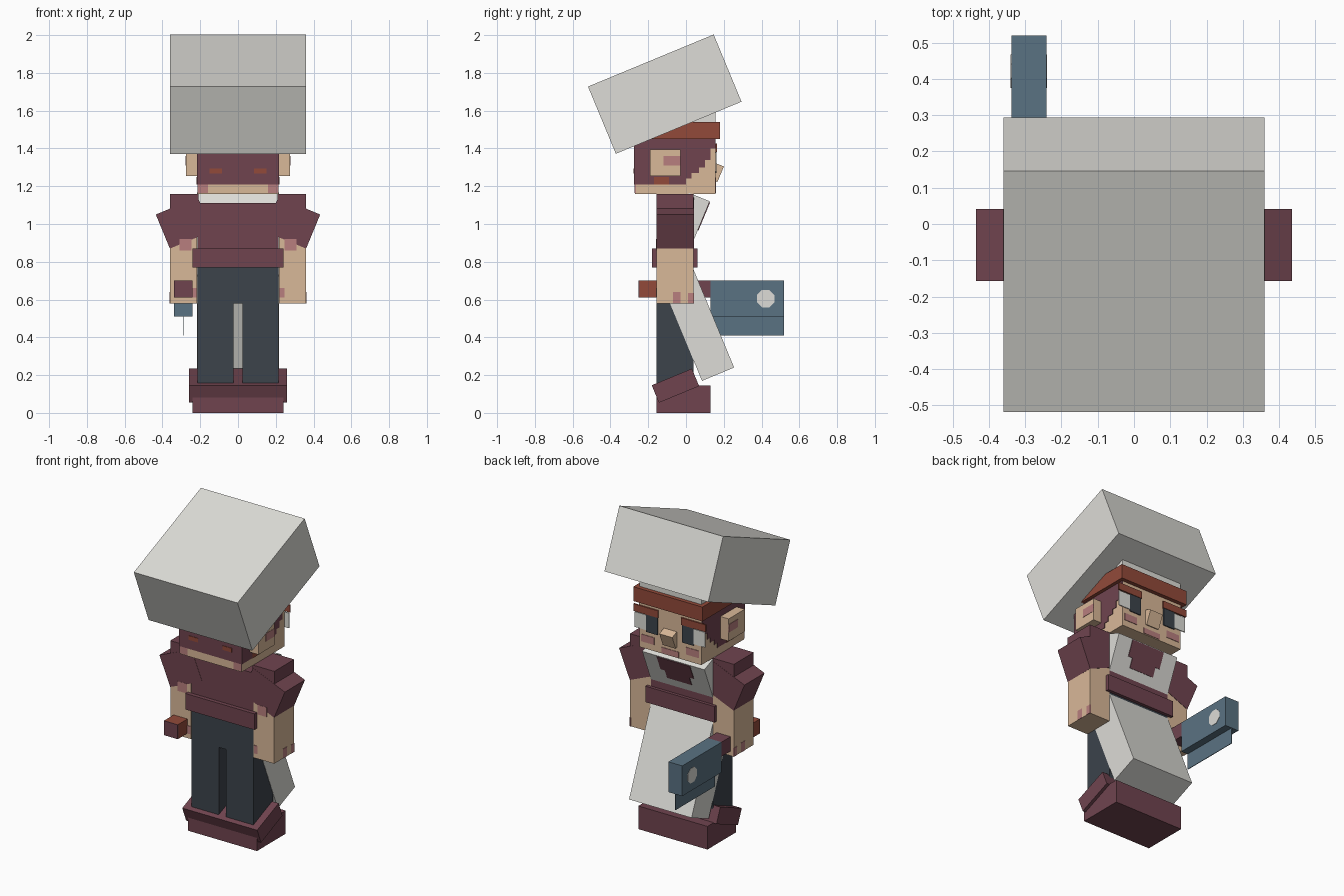
import bpy, bmesh, math
from mathutils import Matrix, Vector

if "Cube" in bpy.data.objects:
    bpy.data.objects.remove(bpy.data.objects["Cube"])

TILT = math.radians(22.5)


def material(name, r, g, b):
    m = bpy.data.materials.new(name)
    lin = [((c / 255 + 0.055) / 1.055) ** 2.4 for c in (r, g, b)]
    m.diffuse_color = (*lin, 1)
    m.use_nodes = True
    m.node_tree.nodes["Principled BSDF"].inputs["Base Color"].default_value = m.diffuse_color
    return m


CREAM = material("cream cloth", 221, 220, 215)
MAROON = material("maroon cloth", 112, 68, 79)
TAN = material("tan skin", 217, 184, 152)
PINK = material("pink skin", 184, 127, 126)
RED = material("rust red", 146, 74, 58)
NAVY = material("dark navy", 60, 67, 75)
STEEL = material("blue steel", 90, 114, 130)


def finish(name, bm, mat):
    bmesh.ops.recalc_face_normals(bm, faces=bm.faces)
    me = bpy.data.meshes.new(name)
    bm.to_mesh(me)
    bm.free()
    me.materials.append(mat)
    ob = bpy.data.objects.new(name, me)
    bpy.context.collection.objects.link(ob)
    return ob


def tilted(name, center, size, mat, axis="X", angle=0.0):
    """Box given by centre and size, turned about one axis."""
    bm = bmesh.new()
    bmesh.ops.create_cube(bm, size=1)
    bm.transform(Matrix.Translation(center) @ Matrix.Rotation(angle, 4, axis)
                 @ Matrix.Diagonal((*size, 1)))
    return finish(name, bm, mat)


def box(name, x, y, z, mat):
    """Box given by its ranges."""
    r = (x, y, z)
    return tilted(name, [(a + b) / 2 for a, b in r], [b - a for a, b in r], mat)


def pair(name, x, y, z, mat):
    """Box on the +x side plus its mirror image."""
    box("right_" + name, x, y, z, mat)
    box("left_" + name, (-x[1], -x[0]), y, z, mat)


def side_plate(name, pts, x0, x1, mat):
    """Outline in y and z, extruded along x."""
    bm = bmesh.new()
    f = bm.faces.new([bm.verts.new((x0, y, z)) for y, z in pts])
    ext = bmesh.ops.extrude_face_region(bm, geom=[f])
    vs = [v for v in ext["geom"] if isinstance(v, bmesh.types.BMVert)]
    bmesh.ops.translate(bm, vec=(x1 - x0, 0, 0), verts=vs)
    return finish(name, bm, mat)


# Shoes
box("shoe_block", (-.24, .24), (-.155, .13), (0, .145), MAROON)
tilted("shoe_cuff", (0, -.056, .144), (.52, .23, .1), MAROON, "X", TILT)

# Trousers
box("hips", (-.215, .215), (-.155, .04), (.58, .8), NAVY)
pair("leg", (.025, .215), (-.155, .04), (.1, .58), NAVY)

# Torso, belt and apron
box("torso", (-.215, .215), (-.155, .04), (.77, 1.11), MAROON)
box("belt", (-.24, .24), (-.18, .06), (.77, .87), MAROON)
tilted("apron_skirt", (0, .055, .482), (.434, .184, .6), CREAM, "X", TILT)
bib = Vector((0, .009, .995))
tilted("apron_bib", bib, (.432, .12, .32), CREAM, "X", -TILT)
turn = Matrix.Rotation(-TILT, 3, "X")
for part, w, h in (("upper", .23, .10), ("lower", .17, .06)):
    up = .105 if part == "upper" else .025
    tilted("neckline_" + part, bib + turn @ Vector((0, .06, up)),
           (w, .008, h), MAROON, "X", -TILT)

# Arms and sleeves
pair("arm", (.216, .36), (-.155, .04), (.58, 1.0), TAN)
pair("shoulder", (.21, .361), (-.156, .041), (.96, 1.16), MAROON)
for s, side in ((1, "right"), (-1, "left")):
    tilted(side + "_sleeve", (s * .287, -.0575, 1.006), (.24, .199, .195),
           MAROON, "Y", s * TILT)
# Blushed patches on the arms
pair("elbow_patch", (.245, .31), (-.158, -.15), (.86, .92), PINK)
pair("hand_patch", (.355, .362), (-.07, -.03), (.58, .64), PINK)
pair("knuckle_patch", (.355, .362), (.01, .042), (.58, .635), PINK)
pair("wrist_patch", (.22, .245), (-.158, -.15), (.61, .66), PINK)

# Head
box("head", (-.215, .215), (-.27, .155), (1.16, 1.46), TAN)
hair = [(-.273, 1.21), (0, 1.21), (0, 1.24), (.03, 1.24), (.03, 1.27), (.07, 1.27),
        (.07, 1.3), (.1, 1.3), (.1, 1.34), (.13, 1.34), (.13, 1.4), (.155, 1.4),
        (.155, 1.45), (-.273, 1.45)]
for s, side in ((1, "right"), (-1, "left")):
    side_plate(side + "_hair", hair, s * .212, s * .218, MAROON)
box("back_hair", (-.215, .215), (-.274, -.267), (1.21, 1.45), MAROON)
pair("back_hair_streak", (.085, .15), (-.277, -.27), (1.268, 1.294), RED)
pair("nape_patch", (.16, .2155), (-.273, -.266), (1.165, 1.21), PINK)
pair("side_hair_streak", (.214, .221), (-.17, -.09), (1.21, 1.25), RED)

# Ears
pair("ear", (.21, .275), (-.19, -.03), (1.255, 1.395), TAN)
pair("ear_patch", (.271, .277), (-.12, -.03), (1.31, 1.36), PINK)

# Face
tilted("nose", (0, .137, 1.282), (.09, .1, .09), TAN, "X", -TILT)
pair("eye_white", (.165, .245), (.156, .161), (1.28, 1.375), CREAM)
pair("iris", (.085, .165), (.156, .162), (1.27, 1.38), NAVY)
pair("eyebrow", (.08, .25), (.156, .165), (1.38, 1.425), RED)
pair("cheek", (.11, .2), (.152, .158), (1.2, 1.245), PINK)
box("chin_patch", (-.06, .06), (.152, .158), (1.165, 1.2), PINK)

# Hat
box("headband", (-.24, .24), (-.3, .18), (1.45, 1.54), RED)
box("hat_base", (-.215, .215), (-.27, .155), (1.5, 1.62), CREAM)
tilted("hat_crown", (0, -.1125, 1.6875), (.72, .72, .385), CREAM, "X", TILT)

# Cleaver
box("handle_grip", (-.338, -.242), (-.247, -.06), (.61, .7), RED)
box("handle_butt", (-.338, -.242), (-.252, -.246), (.61, .7), MAROON)
box("handle_neck", (-.338, -.242), (-.06, .13), (.61, .7), MAROON)
box("blade_spine", (-.338, -.242), (.13, .52), (.51, .7), STEEL)
box("blade_edge", (-.292, -.288), (.13, .52), (.41, .515), STEEL)
ring = [(.422 + .05 * math.cos(a), .605 + .05 * math.sin(a))
        for a in [math.pi / 8 + i * math.pi / 4 for i in range(8)]]
side_plate("blade_hole_inner", ring, -.244, -.240, CREAM)
side_plate("blade_hole_outer", ring, -.336, -.340, CREAM)
